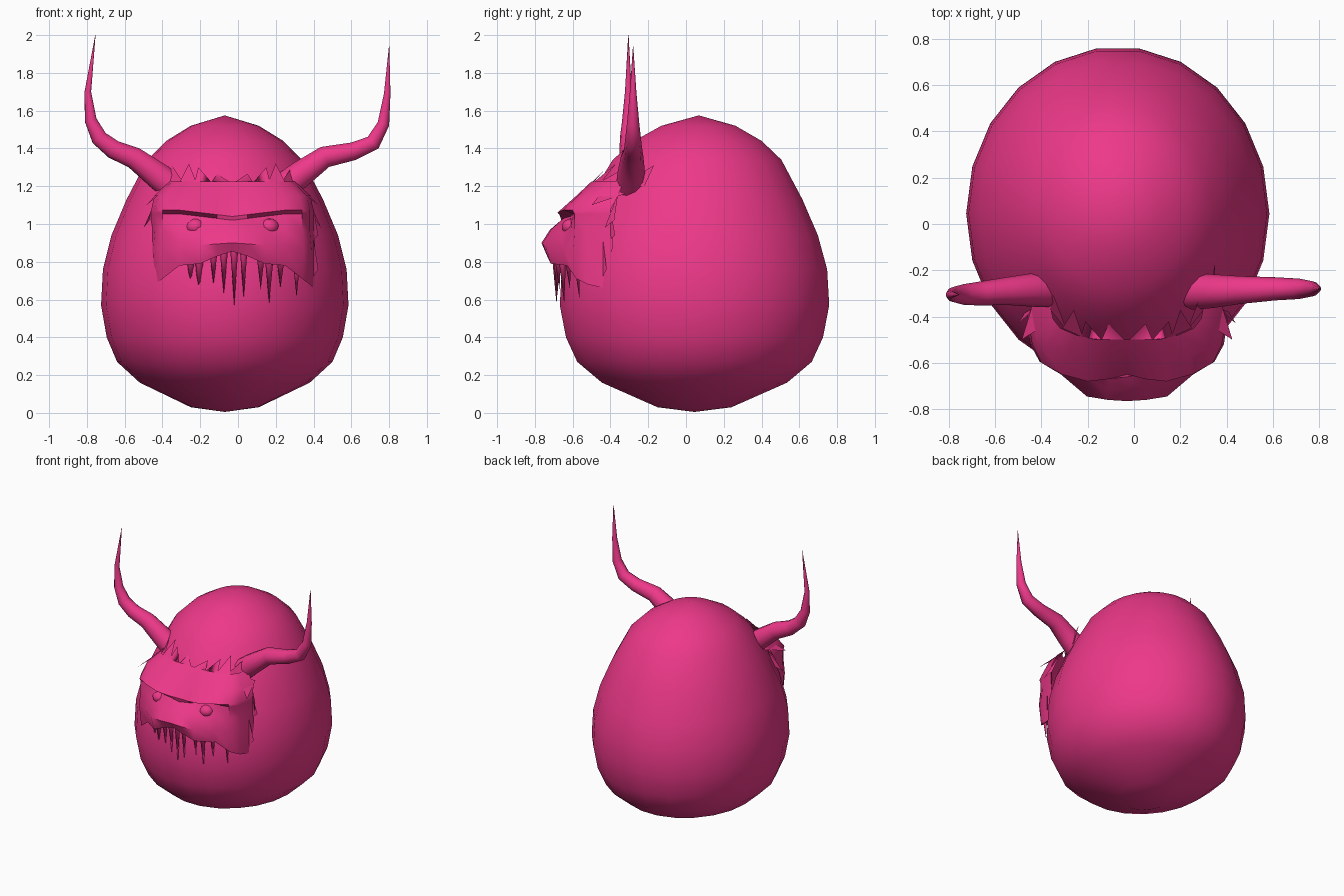
import bpy, bmesh, math
from mathutils import Vector

if "Cube" in bpy.data.objects:
    bpy.data.objects.remove(bpy.data.objects["Cube"])

pink = bpy.data.materials.new("pink")
pink.diffuse_color = (0.85, 0.04, 0.25, 1)
pink.use_nodes = True
pink.node_tree.nodes["Principled BSDF"].inputs["Base Color"].default_value = pink.diffuse_color
CX = -0.03  # centre line of the mask


def add_mesh(name, verts, faces, angle=40):
    me = bpy.data.meshes.new(name)
    me.from_pydata([tuple(v) for v in verts], [], faces)
    bm = bmesh.new()
    bm.from_mesh(me)
    bmesh.ops.remove_doubles(bm, verts=bm.verts, dist=0.0005)
    bmesh.ops.recalc_face_normals(bm, faces=bm.faces)
    bm.to_mesh(me)
    bm.free()
    ob = bpy.data.objects.new(name, me)
    bpy.context.collection.objects.link(ob)
    finish(ob, angle)
    return ob


def finish(ob, angle):
    ob.data.materials.append(pink)
    bpy.ops.object.select_all(action='DESELECT')
    ob.select_set(True)
    bpy.context.view_layer.objects.active = ob
    bpy.ops.object.shade_smooth_by_angle(angle=math.radians(angle))


# egg-shaped body, lathed from a profile of (radius, z), leaning slightly back
profile = [(0, .005), (.18, .03), (.45, .16), (.57, .27), (.625, .4), (.655, .57), (.645, .76),
           (.60, .94), (.52, 1.13), (.41, 1.34), (.31, 1.44), (.18, 1.52), (0, 1.575)]
N = 22
verts, faces = [], []
for r, z in profile:
    for i in range(N):
        a = 2 * math.pi * i / N
        lean = 0.045 + 0.04 * max(0, z - 1.0)
        verts.append((-0.07 + r * math.cos(a), lean + 1.1 * r * math.sin(a), z))
for j in range(len(profile) - 1):
    for i in range(N):
        k = (i + 1) % N
        faces.append((j * N + i, j * N + k, (j + 1) * N + k, (j + 1) * N + i))
add_mesh("egg_body", verts, faces, 60)

# beast mask: half-widths across, depth per row from forehead to lip
cols = [0, .08, .17, .28, .37, .41, .43]
depth = [
    [-.50, -.50, -.50, -.48, -.45, -.41, -.33],
    [-.57, -.58, -.58, -.57, -.54, -.47, -.36],
    [-.65, -.67, -.68, -.65, -.60, -.52, -.40],
    [-.66, -.65, -.61, -.60, -.59, -.52, -.40],
    [-.72, -.715, -.66, -.61, -.59, -.52, -.39],
    [-.765, -.76, -.745, -.65, -.595, -.52, -.39],
    [-.73, -.735, -.715, -.63, -.58, -.52, -.43],
]
row_z = [1.225, 1.15, 1.04, 1.02, .97, .90]
widths = [.78, .96, 1, 1, 1, 1.02, 1.0]
lip_z = [.855, .83, .79, .78, .71, .68, .66]
half = []
for r in range(7):
    line = []
    for c, x in enumerate(cols):
        z = lip_z[c] if r == 6 else row_z[r]
        if r in (2, 3):
            z += 0.12 * min(x, .28)      # slanted brow
        if r == 5:
            z -= 0.07 * x
        line.append(Vector((x * widths[r], depth[r][c], z)))
    half.append(line)
# lip folded inwards
half.append([p + Vector((-p.x * .08, .09, .03)) for p in half[6]])


def side(p, s):
    return Vector((CX + s * p.x, p.y, p.z))


verts, faces = [], []
W = 2 * len(cols) - 1
for line in half:
    verts += [side(p, -1) for p in line[:0:-1]] + [side(p, 1) for p in line]
for r in range(len(half) - 1):
    for c in range(W - 1):
        a = r * W + c
        faces.append((a, a + 1, a + W + 1, a + W))
add_mesh("mask_face", verts, faces, 50)

# ragged fringe over the forehead and down both cheeks
# each tuft: two base points and one tip, on the positive half
tufts = [
    ((.01, -.50, 1.22), (.11, -.50, 1.22), (.08, -.43, 1.265)),
    ((.11, -.50, 1.22), (.20, -.49, 1.22), (.18, -.42, 1.30)),
    ((.19, -.49, 1.22), (.28, -.45, 1.22), (.23, -.37, 1.32)),
    ((.26, -.46, 1.22), (.34, -.36, 1.20), (.32, -.30, 1.31)),
    ((.34, -.38, 1.19), (.38, -.22, 1.20), (.38, -.17, 1.31)),
    ((.33, -.42, 1.20), (.40, -.32, 1.16), (.455, -.50, 1.10)),
    ((.39, -.36, 1.16), (.44, -.38, 1.02), (.47, -.43, .98)),
    ((.43, -.40, 1.08), (.43, -.40, .92), (.455, -.375, .94)),
    ((.43, -.44, .92), (.43, -.44, .72), (.455, -.42, .76)),
]
verts, faces = [], []
for s in (-1, 1):
    for t in tufts:
        n = len(verts)
        verts += [side(Vector(p), s) for p in t]
        faces.append((n, n + 1, n + 2))
add_mesh("mane_tufts", verts, faces)

# eyes
for s, n in ((-1, "left"), (1, "right")):
    bpy.ops.mesh.primitive_uv_sphere_add(segments=12, ring_count=8, radius=0.052,
                                         location=(CX + s * .195, -.605, .985))
    eye = bpy.context.object
    eye.name = n + "_eye"
    eye.scale.z = 0.85
    finish(eye, 60)


# fangs: (x, root y, root z, tip z, radius)
def fang(i, x, y, z, tip, r):
    n = 6
    v = [(x + r * math.cos(2 * math.pi * k / n), y + r * math.sin(2 * math.pi * k / n), z)
         for k in range(n)]
    v.append((x, y + .01, tip))
    add_mesh("fang_%d" % i, v, [(k, (k + 1) % n, n) for k in range(n)], 60)


for i, f in enumerate([(-.36, -.565, .76, .61, .015), (-.25, -.63, .82, .65, .022),
                       (-.205, -.645, .83, .58, .024), (-.13, -.685, .84, .68, .02),
                       (-.075, -.69, .86, .63, .022), (-.02, -.695, .88, .57, .022),
                       (.03, -.69, .86, .61, .02), (.12, -.68, .84, .65, .022),
                       (.165, -.655, .83, .58, .024), (.225, -.625, .82, .66, .022),
                       (.31, -.575, .76, .61, .015)]):
    fang(i, *f)


# horns: tapered tubes along a bent path of (x, y, z, radius)
def horn(name, path):
    cu = bpy.data.curves.new(name, 'CURVE')
    cu.dimensions = '3D'
    cu.bevel_depth = 1
    cu.bevel_resolution = 3
    cu.use_fill_caps = True
    sp = cu.splines.new('POLY')
    sp.points.add(len(path) - 1)
    for p, (x, y, z, r) in zip(sp.points, path):
        p.co = (x, y, z, 1)
        p.radius = r
    ob = bpy.data.objects.new(name, cu)
    bpy.context.collection.objects.link(ob)
    bpy.ops.object.select_all(action='DESELECT')
    ob.select_set(True)
    bpy.context.view_layer.objects.active = ob
    bpy.ops.object.convert(target='MESH')
    finish(bpy.context.object, 60)


horn("left_horn", [(-.34, -.28, 1.19, .08), (-.43, -.285, 1.26, .073), (-.55, -.29, 1.35, .06),
                   (-.66, -.30, 1.395, .052), (-.735, -.305, 1.455, .045),
                   (-.78, -.305, 1.55, .033), (-.795, -.305, 1.70, .018), (-.755, -.305, 2.0, .001)])
horn("right_horn", [(.25, -.29, 1.20, .08), (.34, -.29, 1.27, .073), (.46, -.285, 1.355, .06),
                    (.61, -.28, 1.385, .05), (.715, -.28, 1.43, .044),
                    (.77, -.28, 1.53, .033), (.79, -.28, 1.69, .018), (.80, -.28, 1.94, .001)])
